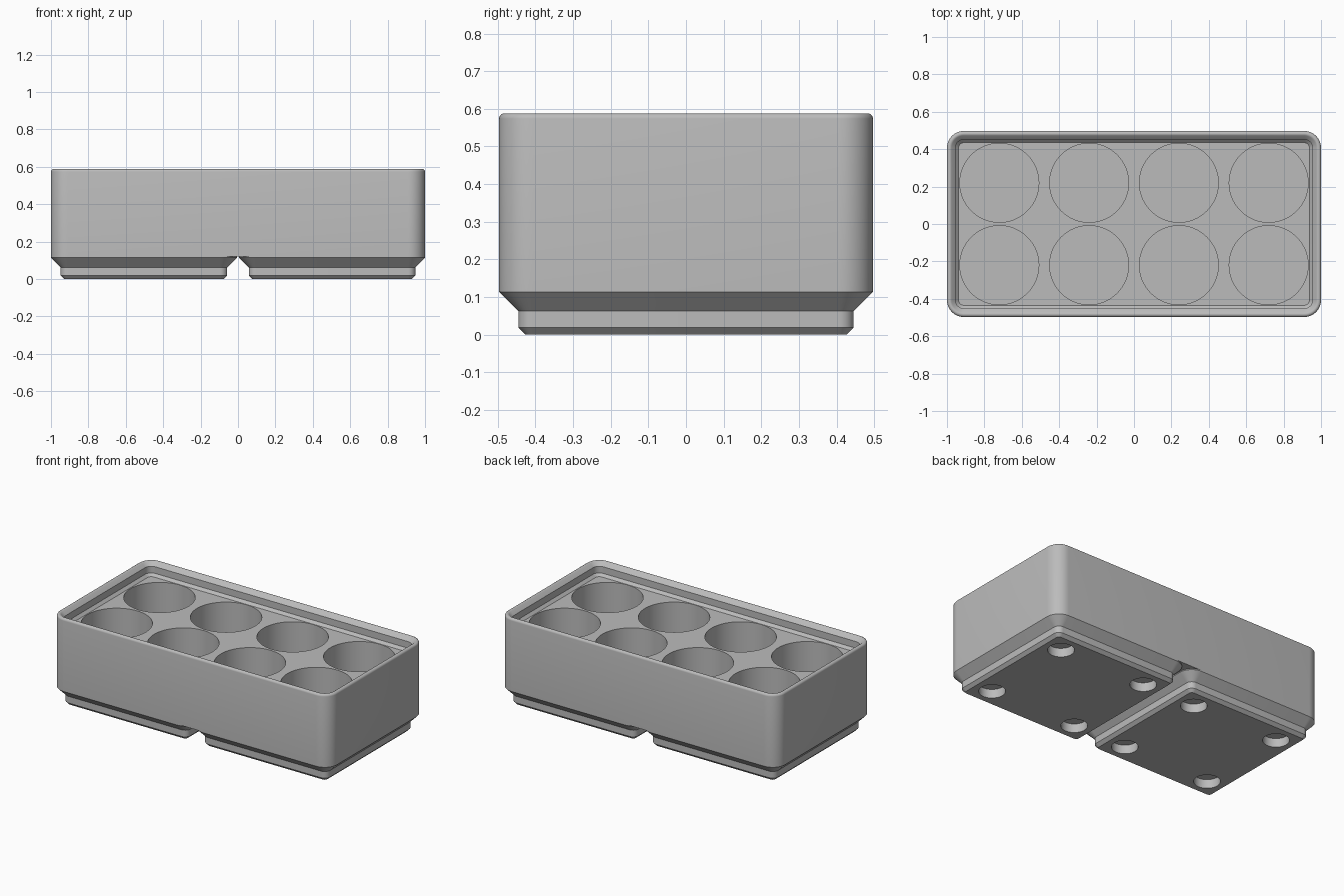
import bpy, bmesh
from math import pi, sin, cos, radians

cube = bpy.data.objects.get("Cube")
if cube:
    bpy.data.objects.remove(cube, do_unlink=True)

MM = 2 / 83.5            # model units per millimetre
PITCH = 42 * MM          # spacing of the feet
PAD = 41.5 * MM          # width of one foot at its top
CORNER = 3.75 * MM
BODY_BOTTOM = 5 * MM
FLOOR_TOP = 21 * MM

grey = bpy.data.materials.new("plain grey")
grey.use_nodes = True
grey.diffuse_color = (0.5, 0.5, 0.5, 1)
grey.node_tree.nodes["Principled BSDF"].inputs["Base Color"].default_value = (0.5, 0.5, 0.5, 1)


def rounded_rect(width, depth, radius, steps=10):
    """Outline of a rectangle with round corners, counter-clockwise."""
    pts = []
    for i, (sx, sy) in enumerate([(1, 1), (-1, 1), (-1, -1), (1, -1)]):
        cx, cy = sx * (width / 2 - radius), sy * (depth / 2 - radius)
        for k in range(steps + 1):
            a = pi / 2 * (i + k / steps)
            pts.append((cx + radius * cos(a), cy + radius * sin(a)))
    return pts


def loft(name, width, depth, profile, x=0):
    """Closed solid through rounded rectangles given as (inset, z) steps."""
    bm = bmesh.new()
    rings = []
    for inset, z in profile:
        outline = rounded_rect(width - 2 * inset, depth - 2 * inset, CORNER - inset)
        rings.append([bm.verts.new((px + x, py, z)) for px, py in outline])
    n = len(rings[0])
    for low, high in zip(rings, rings[1:]):
        for i in range(n):
            j = (i + 1) % n
            bm.faces.new((low[i], low[j], high[j], high[i]))
    bm.faces.new(rings[0][::-1])
    bm.faces.new(rings[-1])
    return finish(name, bm)


def finish(name, bm):
    bmesh.ops.recalc_face_normals(bm, faces=bm.faces)
    mesh = bpy.data.meshes.new(name)
    bm.to_mesh(mesh)
    bm.free()
    mesh.materials.append(grey)
    obj = bpy.data.objects.new(name, mesh)
    bpy.context.collection.objects.link(obj)
    return obj


def drill(target, centres, radius, z0, z1, sides):
    """Cut round holes from z0 to z1 into the target."""
    bm = bmesh.new()
    for x, y in centres:
        new = bmesh.ops.create_cone(bm, cap_ends=True, segments=sides,
                                    radius1=radius, radius2=radius, depth=z1 - z0)
        bmesh.ops.translate(bm, verts=new["verts"], vec=(x, y, (z0 + z1) / 2))
    cutter = finish(target.name + "_cutter", bm)
    cutter.hide_render = True
    mod = target.modifiers.new("holes", "BOOLEAN")
    mod.operation, mod.solver, mod.object = "DIFFERENCE", "EXACT", cutter
    select(target)
    bpy.ops.object.modifier_apply(modifier=mod.name)
    bpy.data.objects.remove(cutter, do_unlink=True)


def select(obj):
    bpy.ops.object.select_all(action="DESELECT")
    obj.select_set(True)
    bpy.context.view_layer.objects.active = obj


def shade(obj):
    select(obj)
    bpy.ops.object.shade_smooth_by_angle(angle=radians(30))


# Body: outer wall, rounded rim, stepped inner lip and flat tray
fillet = 0.6 * MM
rim_z = FLOOR_TOP + 4.4 * MM - fillet * (1 + 2 ** 0.5)
profile = [(0, BODY_BOTTOM)]
for k in range(7):
    a = pi - k / 6 * pi * 0.75
    profile.append((fillet + fillet * cos(a), rim_z + fillet * sin(a)))
profile += [(1.9 * MM, FLOOR_TOP + 2.5 * MM),
            (1.9 * MM, FLOOR_TOP + 0.7 * MM),
            (2.6 * MM, FLOOR_TOP)]
body = loft("bin_body", 2, PAD, profile)

# Eight round pockets in the tray
pockets = [(x, y) for x in (-0.72, -0.24, 0.24, 0.72) for y in (-0.22, 0.22)]
drill(body, pockets, 0.211, 7 * MM, FLOOR_TOP + 0.1, 96)
shade(body)

# Two stepped feet, each with four magnet recesses
foot_profile = [(2.95 * MM, 0), (2.15 * MM, 0.8 * MM), (2.15 * MM, 2.6 * MM),
                (0, 4.75 * MM), (0, BODY_BOTTOM)]
for side, name in ((-1, "right_foot"), (1, "left_foot")):
    cx = side * PITCH / 2
    foot = loft(name, PAD, PAD, foot_profile, cx)
    recesses = [(cx + sx * 13 * MM, sy * 13 * MM) for sx in (-1, 1) for sy in (-1, 1)]
    drill(foot, recesses, 3.25 * MM, -0.05, 2.4 * MM, 48)
    shade(foot)
